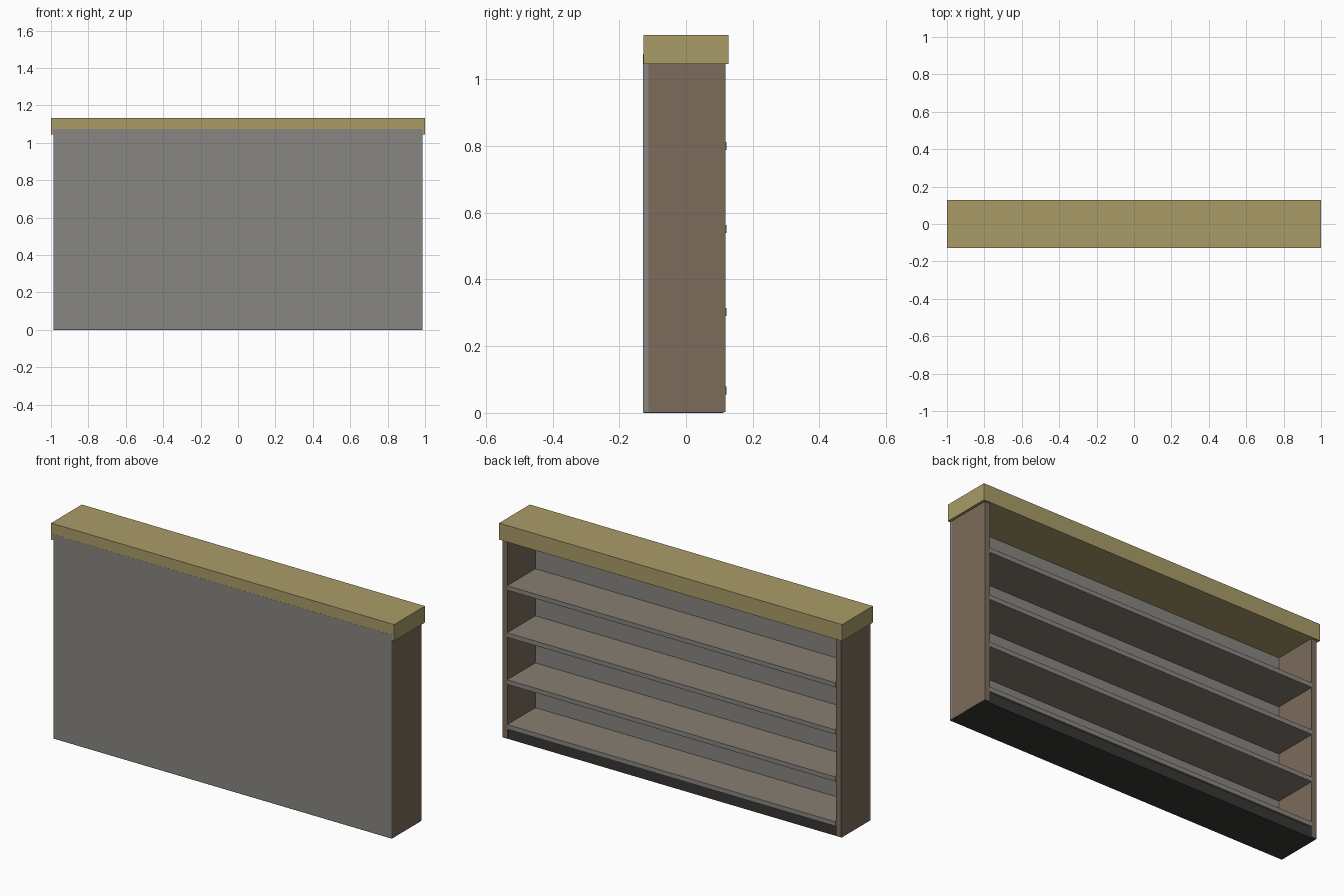
import bpy

if "Cube" in bpy.data.objects:
    bpy.data.objects.remove(bpy.data.objects["Cube"])


def material(name, rgb):
    m = bpy.data.materials.new(name)
    m.diffuse_color = (*rgb, 1)
    m.use_nodes = True
    m.node_tree.nodes["Principled BSDF"].inputs["Base Color"].default_value = m.diffuse_color
    return m


def box(name, x, y, z, mat=None):
    """Box from (min, max) ranges on each axis."""
    sx, sy, sz = ((r[1] - r[0]) / 2 for r in (x, y, z))
    verts = [(sx * i, sy * j, sz * k) for k in (-1, 1) for j in (-1, 1) for i in (-1, 1)]
    faces = [(0, 2, 3, 1), (4, 5, 7, 6), (0, 1, 5, 4), (2, 6, 7, 3), (0, 4, 6, 2), (1, 3, 7, 5)]
    mesh = bpy.data.meshes.new(name)
    mesh.from_pydata(verts, [], faces)
    ob = bpy.data.objects.new(name, mesh)
    ob.location = [sum(r) / 2 for r in (x, y, z)]
    bpy.context.collection.objects.link(ob)
    if mat:
        mesh.materials.append(mat)
    return ob


olive = material("olive_top", (0.40, 0.33, 0.14))
brown = material("brown_side", (0.20, 0.15, 0.105))
tan = material("tan_shelf", (0.24, 0.21, 0.165))
grey = material("grey_panel", (0.25, 0.24, 0.22))
black = material("black_base", (0.04, 0.038, 0.035))

W = 0.987      # half width of the cabinet body
T = 0.03       # side panel thickness

# Counter top overhanging the body
box("counter_top", (-1, 1), (-0.128, 0.128), (1.045, 1.132), olive)

# Full front panel, lapping slightly over the counter edge
box("front_panel", (-W, W), (-0.1285, -0.113), (0.003, 1.075), grey)

# Side panels
for side, name in ((-1, "left_side"), (1, "right_side")):
    xs = sorted((side * W, side * (W - T)))
    box(name, xs, (-0.113, 0.118), (0.003, 1.045), brown)

# Base plinth, slightly recessed on the open side
box("base_plinth", (-W + 0.001, W - 0.001), (-0.127, 0.112), (0, 0.056), black)

# Four shelves, each with a grey edge strip standing a little proud
for i, z in enumerate((0.055, 0.291, 0.539, 0.787)):
    xs, zs = (-W + T, W - T), (z, z + 0.024)
    box(f"shelf_{i + 1}", xs, (-0.113, 0.116), zs, tan)
    box(f"shelf_edge_{i + 1}", xs, (0.116, 0.121), zs, grey)
